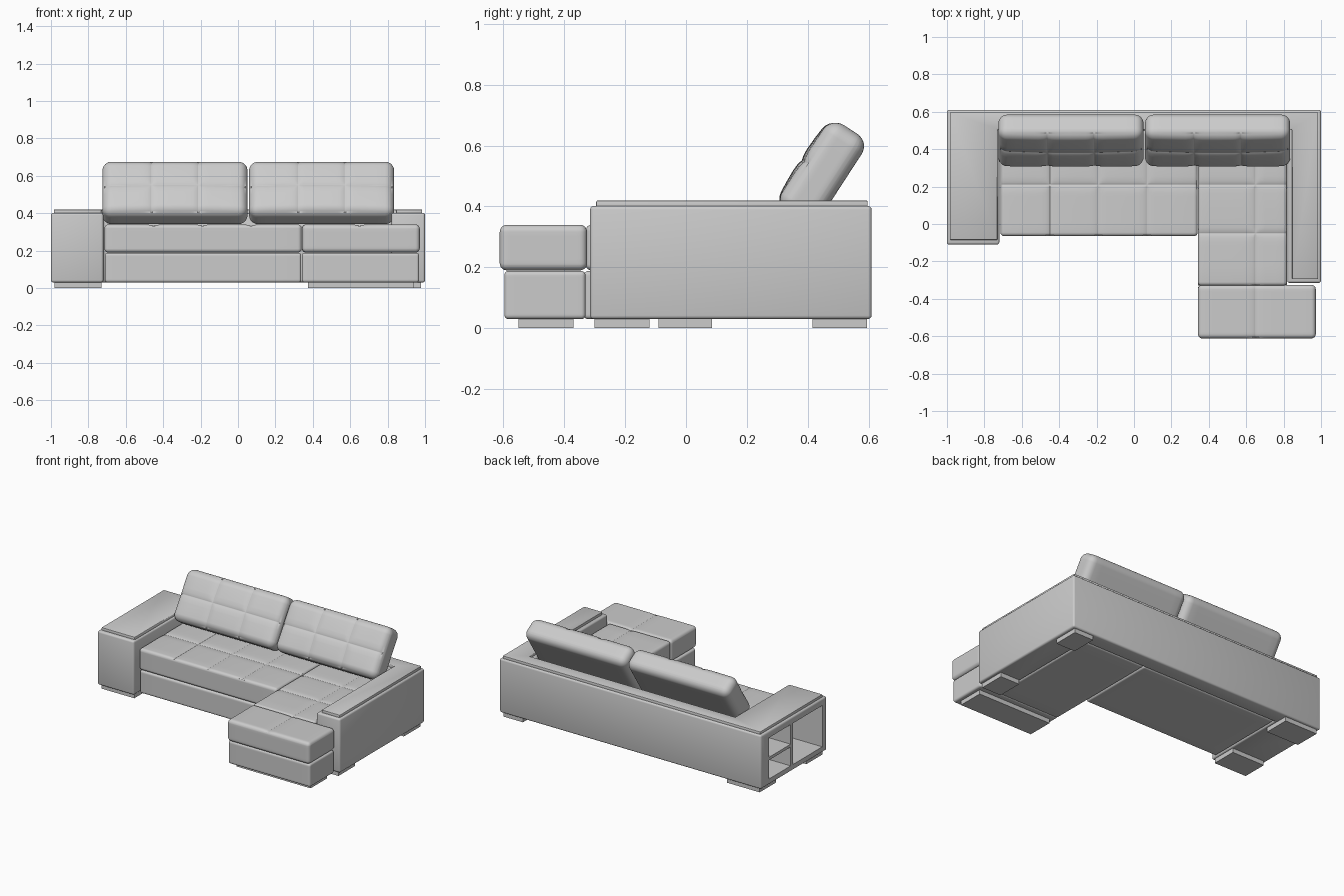
import bpy, bmesh, math
from mathutils import Vector

if "Cube" in bpy.data.objects:
    bpy.data.objects.remove(bpy.data.objects["Cube"])


def finish(name, bm, angle=35):
    bmesh.ops.recalc_face_normals(bm, faces=bm.faces)
    me = bpy.data.meshes.new(name)
    bm.to_mesh(me)
    bm.free()
    ob = bpy.data.objects.new(name, me)
    bpy.context.collection.objects.link(ob)
    bpy.ops.object.select_all(action='DESELECT')
    bpy.context.view_layer.objects.active = ob
    ob.select_set(True)
    bpy.ops.object.shade_smooth_by_angle(angle=math.radians(angle))
    return ob


def prism(name, outline, z0, z1, r=0.0, seg=3):
    """Extrude an xy outline from z0 to z1 and round its edges."""
    bm = bmesh.new()
    face = bm.faces.new([bm.verts.new((x, y, z0)) for x, y in outline])
    ext = bmesh.ops.extrude_face_region(bm, geom=[face])
    for v in ext['geom']:
        if isinstance(v, bmesh.types.BMVert):
            v.co.z = z1
    if r:
        bmesh.ops.bevel(bm, geom=bm.edges[:], offset=r, segments=seg, profile=0.5, affect='EDGES')
    return finish(name, bm)


def box(name, x0, x1, y0, y1, z0, z1, r=0.0):
    return prism(name, [(x0, y0), (x1, y0), (x1, y1), (x0, y1)], z0, z1, r)


def cushion(name, lo, hi, r, xs=(), ys=(), depth=0.008, width=0.014, puff=0.0):
    """Rounded box whose top is pulled in along the seams at xs and ys."""
    lo, hi = Vector(lo), Vector(hi)
    size, mid = hi - lo, (lo + hi) / 2
    bm = bmesh.new()
    bmesh.ops.create_cube(bm, size=1)
    for v in bm.verts:
        v.co = Vector([v.co[i] * size[i] + mid[i] for i in range(3)])
    for i, seams in enumerate((xs, ys, ())):
        cuts = [lo[i] + r * t for t in (.2, .42, .7, 1)] + [hi[i] - r * t for t in (.2, .42, .7, 1)]
        cuts += [s + d for s in seams for d in (-.045, -.022, -.009, -.003, 0, .003, .009, .022, .045)]
        cuts += [lo[i] + size[i] * k / 8 for k in range(1, 8)]
        for c in sorted(set(round(c, 4) for c in cuts)):
            n = Vector((0, 0, 0))
            n[i] = 1
            bmesh.ops.bisect_plane(bm, geom=bm.verts[:] + bm.edges[:] + bm.faces[:],
                                   plane_co=n * c, plane_no=n, dist=1e-5)
    for v in bm.verts:
        p = v.co.copy()
        core = Vector([min(max(p[i], lo[i] + r), hi[i] - r) for i in range(3)])
        v.co = core + (p - core).normalized() * r
        if p.z > hi.z - 1e-4:
            d = min([abs(p.x - s) for s in xs] + [abs(p.y - s) for s in ys] + [1])
            u, w = (p.x - mid.x) / size.x * 2, (p.y - mid.y) / size.y * 2
            v.co.z += puff * (1 - u * u) * (1 - w * w) - depth * math.exp(-d / width)
    return finish(name, bm, 60)


# U-shaped frame: both arms and the back
frame = prism("arms_and_back", [(-1, -.11), (-.72, -.11), (-.72, .5), (.82, .5), (.82, -.315),
                                (1, -.315), (1, .61), (-1, .61)], .03, .402, .012)

# open shelves in the outer side of the left arm
for y0, y1, z0, z1 in ((-.06, .26, .07, .355), (.285, .52, .07, .2), (.285, .52, .22, .355)):
    cutter = box("shelf_cutter", -1.1, -.745, y0, y1, z0, z1)
    cutter.hide_render = True
    mod = frame.modifiers.new("shelf", 'BOOLEAN')
    mod.operation, mod.solver, mod.object = 'DIFFERENCE', 'EXACT', cutter
    bpy.context.view_layer.objects.active = frame
    bpy.ops.object.modifier_apply(modifier=mod.name)
    bpy.data.objects.remove(cutter)

# thin cap on top of the frame
prism("top_cap", [(-.985, -.085), (-.73, -.085), (-.73, .505), (.845, .505), (.845, -.295),
                  (.985, -.295), (.985, .597), (-.985, .597)], .39, .42, .005, 2)

# seat bases
cushion("main_base", (-.712, -.06, .03), (.338, .5, .188), .014)
cushion("chaise_base_rear", (.342, -.335, .03), (.818, .5, .188), .014)
cushion("chaise_base_front", (.342, -.597, .03), (.968, -.33, .188), .014)

# tufted seat cushions
cushion("main_seat", (-.714, -.065, .19), (.34, .5, .34), .02, (-.45, -.19, .07), (.21,))
cushion("chaise_seat_rear", (.342, -.33, .19), (.818, .5, .34), .02, (.65,), (-.05, .21))
cushion("chaise_seat_front", (.342, -.612, .19), (.972, -.325, .34), .024, (.65,))

# leaning back pillows
for name, x in (("left_back_pillow", -.337), ("right_back_pillow", .447)):
    p = cushion(name, (-.388, -.172, -.077), (.388, .172, .072), .048,
                (-.125, .125), (0,), .008, .016, .012)
    p.location = (x, .445, .51)
    p.rotation_euler.x = math.radians(57)

# block feet
for name, x0, x1, y0, y1 in (("left_front_foot", -.98, -.73, -.09, .085),
                             ("left_rear_foot", -.98, -.73, .415, .595),
                             ("right_front_foot", .83, .978, -.3, -.12),
                             ("right_rear_foot", .83, .978, .415, .595),
                             ("chaise_foot", .375, .94, -.55, -.37)):
    box(name, x0, x1, y0, y1, 0, .035)
